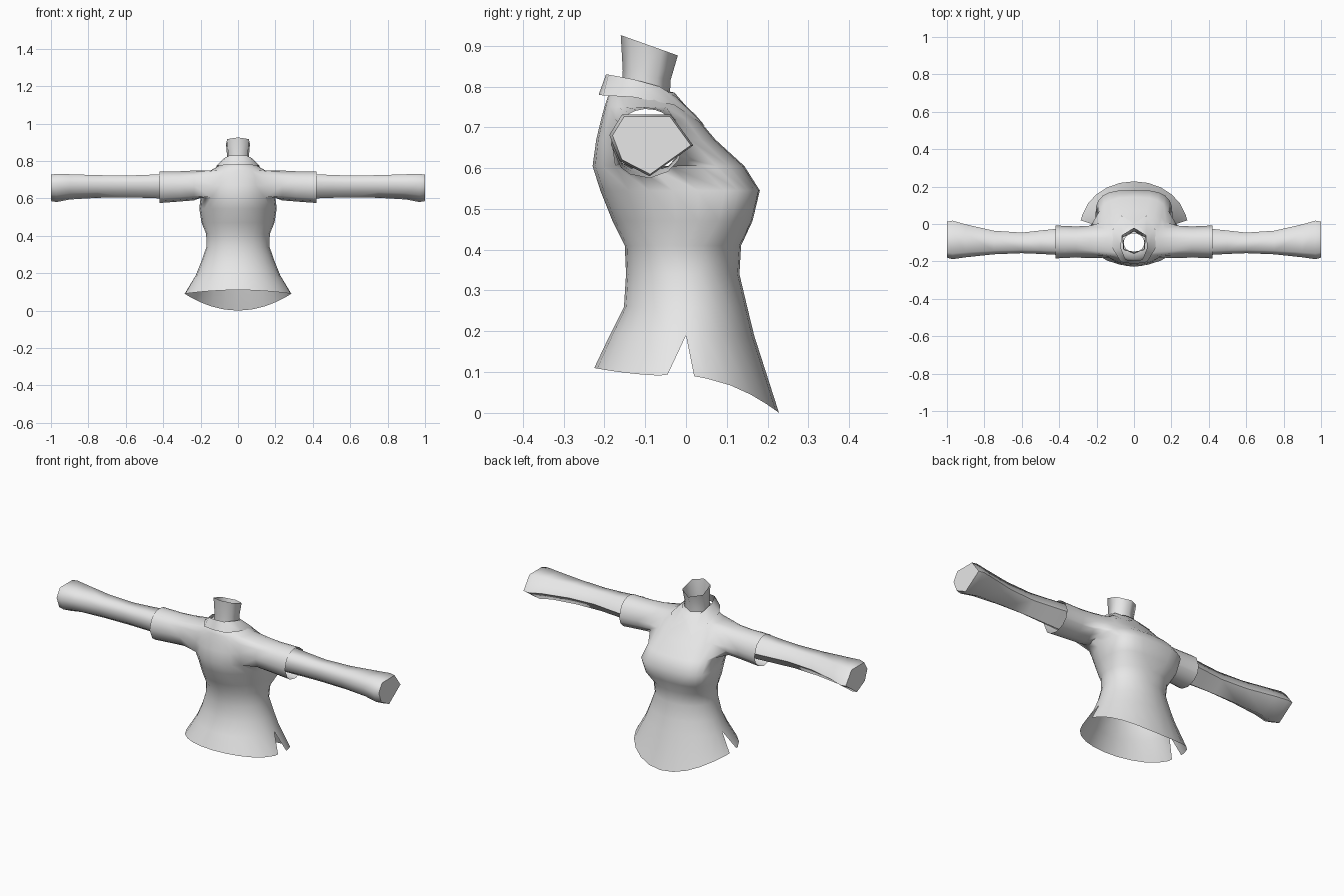
import bpy, bmesh, math

if "Cube" in bpy.data.objects:
    bpy.data.objects.remove(bpy.data.objects["Cube"])

cloth = bpy.data.materials.new("plain grey")
cloth.diffuse_color = (0.8, 0.8, 0.8, 1)
cloth.use_nodes = True
cloth.node_tree.nodes["Principled BSDF"].inputs["Base Color"].default_value = cloth.diffuse_color


def finish(name, bm, angle):
    """Turn half a part (x >= 0) into a mirrored, smooth shaded object."""
    bmesh.ops.recalc_face_normals(bm, faces=bm.faces[:])
    me = bpy.data.meshes.new(name)
    bm.to_mesh(me)
    bm.free()
    me.materials.append(cloth)
    ob = bpy.data.objects.new(name, me)
    bpy.context.collection.objects.link(ob)
    mod = ob.modifiers.new("mirror", 'MIRROR')
    mod.use_clip = True
    mod.merge_threshold = 0.0005
    bpy.ops.object.select_all(action='DESELECT')
    ob.select_set(True)
    bpy.context.view_layer.objects.active = ob
    bpy.ops.object.shade_smooth_by_angle(angle=math.radians(angle))
    return ob


def bridge(bm, a, b, closed):
    """Quads between two rows of equal length."""
    n = len(a)
    for i in range(n if closed else n - 1):
        j = (i + 1) % n
        bm.faces.new((a[i], a[j], b[j], b[i]))


# Torso rings: z, half width, y of widest point, front y, back y, front squareness
RINGS = [
    (.09, .285, -.01, .228, -.225, 2.0),
    (.19, .225, .00, .167, -.187, 2.0),
    (.26, .197, .00, .150, -.152, 2.0),
    (.34, .169, -.005, .131, -.147, 2.1),
    (.41, .170, .00, .135, -.150, 2.3),
    (.47, .195, .03, .163, -.180, 2.8),
    (.545, .207, .03, .181, -.210, 3.2),
    (.605, .200, -.04, .143, -.229, 3.0),
    (.67, .190, -.08, .072, -.220, 2.6),
    (.72, .180, -.09, .030, -.208, 2.3),
    (.75, .145, -.10, .002, -.200, 2.0),
    (.785, .085, -.10, -.028, -.188, 2.0),
    (.79, .055, -.10, -.05, -.150, 2.0),
]
COLS, SLIT = 12, 6
HOLE_C, HOLE_R = (4, 9), (7, 10)     # armhole columns and rings

bm = bmesh.new()
grid = []
for r, (z, hx, ym, yf, yb, sq) in enumerate(RINGS):
    row = []
    for c in range(COLS + 1):
        t = math.pi * c / COLS
        s, k = max(math.sin(t), 0), math.cos(t)
        p = 2 / sq if k > 0 else 1.0
        x = hx * s ** p if 0 < c < COLS else 0
        y = ym + ((yf - ym) * max(k, 0) ** p if k > 0 else (yb - ym) * -k)
        dz = 0
        if r == 0:                    # dipping hem
            dz = -.09 * k * k if k > 0 else .02 * k * k
        row.append(bm.verts.new((x, y, z + dz)))
    grid.append(row)

# Side slit: the hem vertex is split into a front and a back corner
hem_front = grid[0][SLIT]
hem_front.co.y = .02
hem_back = bm.verts.new((.28, -.045, .094))
for r in range(len(RINGS) - 1):
    for c in range(COLS):
        if HOLE_C[0] <= c < HOLE_C[1] and HOLE_R[0] <= r < HOLE_R[1]:
            continue
        a = hem_back if r == 0 and c == SLIT else grid[r][c]
        bm.faces.new((a, grid[r][c + 1], grid[r + 1][c + 1], grid[r + 1][c]))

# Short sleeves grow out of the armhole boundary
(c0, c1), (r0, r1) = HOLE_C, HOLE_R
loop = [grid[r0][c] for c in range(c0, c1)]
loop += [grid[r][c1] for r in range(r0, r1)]
loop += [grid[r1][c] for c in range(c1, c0, -1)]
loop += [grid[r][c0] for r in range(r1, r0, -1)]
angles = [math.atan2((v.co.z - .672) / .08, (v.co.y + .095) / .09) for v in loop]
for x, ry, rz, zc in ((.235, .087, .080, .669), (.31, .083, .081, .664),
                      (.42, .088, .085, .660)):
    ring = [bm.verts.new((x, -.096 + ry * math.cos(a), zc + rz * math.sin(a)))
            for a in angles]
    bridge(bm, loop, ring, True)
    loop = ring
finish("shirt_body", bm, 75)

# Long under sleeves: six sided tubes; x, y min, y max, z min, z max
HEX = [(.15, 1), (.73, 1), (1, .5), (.48, 0), (.12, .25), (0, .67)]
ARM = [
    (.36, -.168, -.02, .598, .732),
    (.50, -.160, -.035, .603, .725),
    (.60, -.156, -.046, .606, .722),
    (.75, -.162, -.036, .603, .724),
    (.90, -.178, -.002, .594, .729),
    (.97, -.188, .018, .580, .731),
    (1.0, -.180, .012, .585, .727),
]
bm = bmesh.new()
last = None
for x, ya, yb, za, zb in ARM:
    ring = [bm.verts.new((x, ya + u * (yb - ya), za + w * (zb - za))) for u, w in HEX]
    if last:
        bridge(bm, last, ring, True)
    last = ring
bm.faces.new(last)
finish("long_sleeves", bm, 70)

# Neck: open six sided tube with a slanted rim
bm = bmesh.new()
last = None
for hx, ya, yb, za, zb in ((.062, -.160, -.040, .775, .755),
                           (.058, -.155, -.038, .840, .815),
                           (.064, -.160, -.020, .926, .876)):
    ring = [bm.verts.new((hx * sx, ya + u * (yb - ya), za + u * (zb - za)))
            for sx, u in ((0, 0), (.9, .18), (1, .72), (0, 1))]
    if last:
        bridge(bm, last, ring, False)
    last = ring
finish("neck", bm, 75)

# Folded collar with two pointed flaps
TOP = [(0, -.196, .830), (.045, -.190, .829), (.070, -.130, .818),
       (.066, -.065, .800), (.042, -.025, .775), (.003, .000, .752)]
LOW = [(0, -.214, .780), (.070, -.203, .778), (.115, -.130, .774),
       (.114, -.030, .755), (.066, .046, .704), (.030, .022, .732)]
bm = bmesh.new()
bridge(bm, [bm.verts.new(p) for p in TOP], [bm.verts.new(p) for p in LOW], False)
finish("collar", bm, 60)
